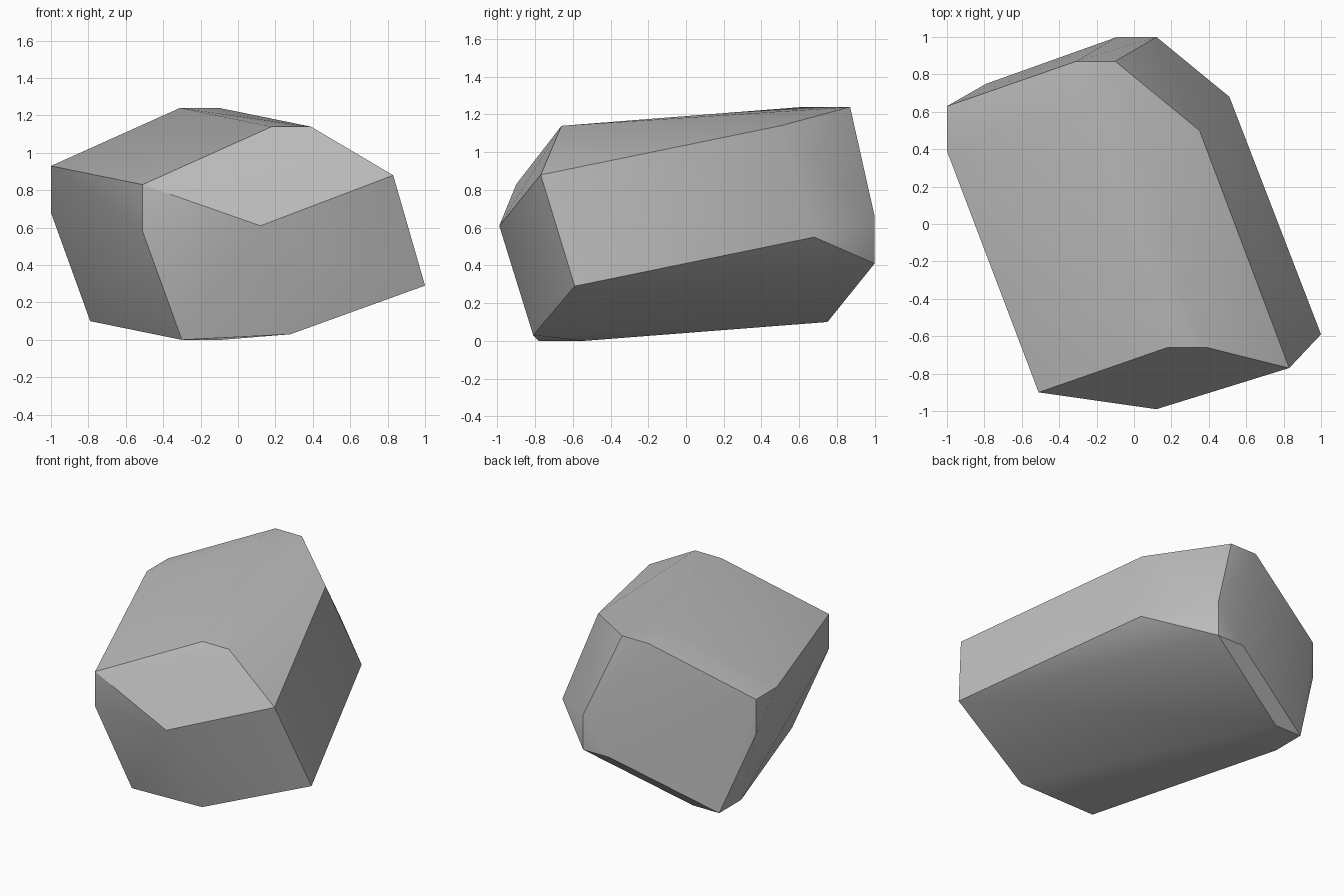
import bpy
import bmesh
from math import radians
from mathutils import Vector

# Remove only the default object
default_cube = bpy.data.objects.get("Cube")
if default_cube:
    bpy.data.objects.remove(default_cube, do_unlink=True)


def make_material(name, colour):
    material = bpy.data.materials.new(name)
    material.use_nodes = True
    material.diffuse_color = colour
    shader = material.node_tree.nodes["Principled BSDF"]
    shader.inputs["Base Color"].default_value = colour
    shader.inputs["Roughness"].default_value = 1.0
    return material


def chipped(corner, *offsets):
    """A boulder corner together with its neighbours along the chipped edges."""
    corner = Vector(corner)
    return [corner] + [corner + Vector(offset) for offset in offsets]


# Chip sizes along each axis
ACROSS = (0.21, 0, 0)
BACKWARD = (0, 0.24, 0)
FORWARD = (0, -0.25, 0)
UPWARD = (0, 0, 0.25)

# Corners of the boulder, grouped by region
top_corners = (
    chipped((-0.31, 0.87, 1.24), ACROSS, FORWARD)
    + chipped((0.18, -0.66, 1.14), ACROSS)
    + chipped((0.35, 0.50, 1.14))
)
side_corners = (
    chipped((-1, 0.63, 0.68), UPWARD, (0, -0.24, 0.25))
    + chipped((-0.51, -0.90, 0.58), UPWARD)
    + chipped((0.12, 1, 0.41), UPWARD, (-0.21, 0, 0))
    + chipped((0.51, 0.68, 0.55))
    + chipped((0.83, -0.77, 0.88))
    + chipped((1, -0.59, 0.29))
    + chipped((0.12, -0.99, 0.61))
)
base_corners = (
    chipped((-0.79, 0.75, 0.10), ACROSS, FORWARD)
    + chipped((-0.30, -0.78, 0), (0.21, 0.24, 0))
    + chipped((0.28, -0.81, 0.03))
)

# Wrap the corners in one closed convex stone
mesh = bpy.data.meshes.new("boulder")
bm = bmesh.new()
for corner in top_corners + side_corners + base_corners:
    bm.verts.new(corner)
hull = bmesh.ops.convex_hull(bm, input=bm.verts[:])
loose = [v for v in bm.verts if not v.link_faces]
bmesh.ops.delete(bm, geom=loose, context="VERTS")

# Merge nearly flat triangles into broad facets
bmesh.ops.dissolve_limit(
    bm, angle_limit=radians(2), verts=bm.verts[:], edges=bm.edges[:]
)
bmesh.ops.recalc_face_normals(bm, faces=bm.faces[:])
bm.to_mesh(mesh)
bm.free()

boulder = bpy.data.objects.new("boulder", mesh)
bpy.context.collection.objects.link(boulder)
mesh.materials.append(make_material("stone_grey", (0.5, 0.5, 0.5, 1)))

# Soften shallow creases and keep the strong ones
bpy.ops.object.select_all(action="DESELECT")
boulder.select_set(True)
bpy.context.view_layer.objects.active = boulder
bpy.ops.object.shade_smooth_by_angle(angle=radians(30))
